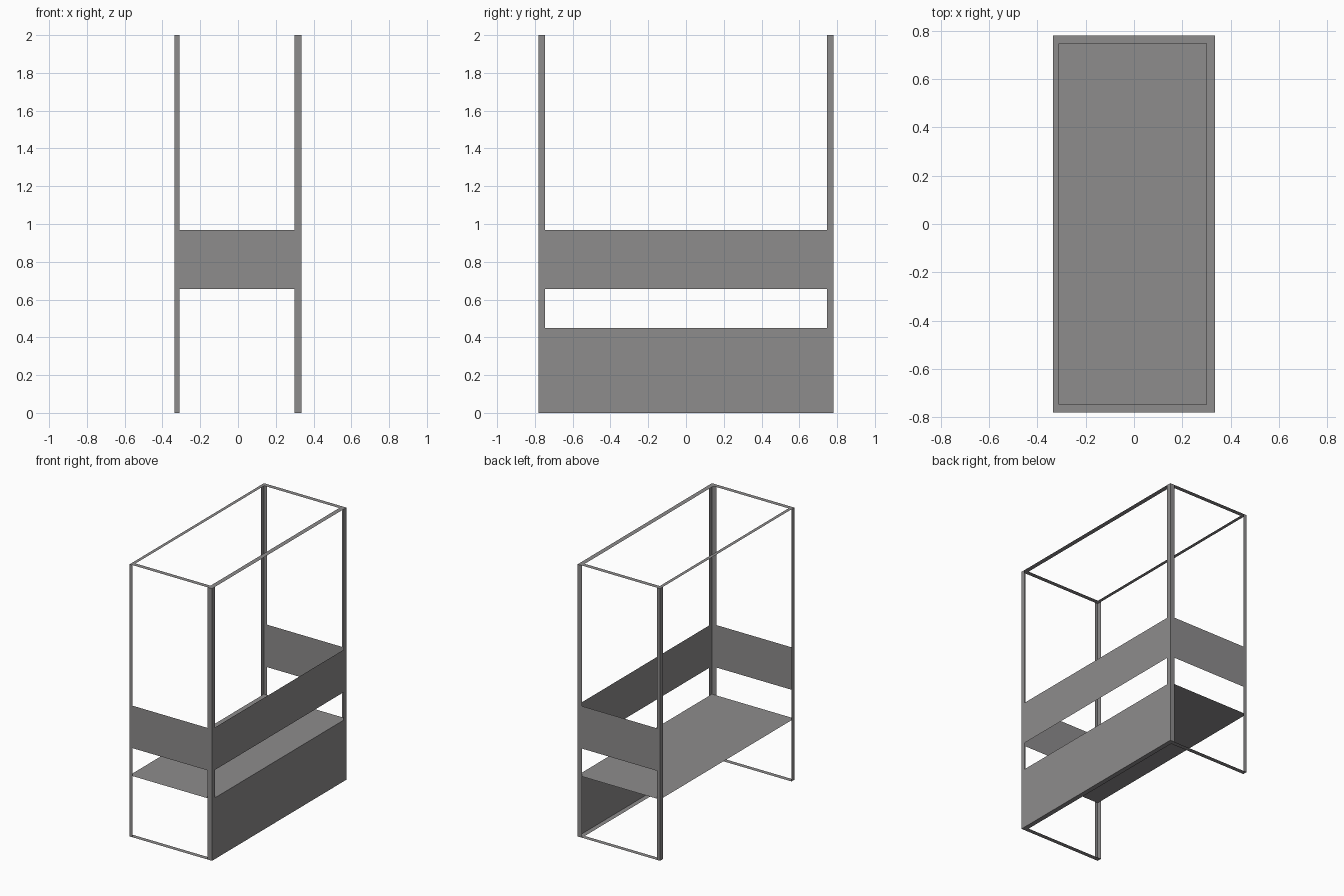
import bpy, bmesh

if "Cube" in bpy.data.objects:
    bpy.data.objects.remove(bpy.data.objects["Cube"])

# Overall extents, inner frame opening and key heights
X, Y, H = 0.335, 0.78, 2.0
XL, XR, YI = -0.31, 0.30, 0.747
SEAT, LOW, HIGH = 0.45, 0.655, 0.967

# Dark grey finish shared by all parts
finish = bpy.data.materials.new("dark_grey")
finish.diffuse_color = (0.27, 0.262, 0.264, 1)
finish.use_nodes = True
finish.node_tree.nodes["Principled BSDF"].inputs["Base Color"].default_value = finish.diffuse_color


def sheet(name, *rects):
    """Thin flat sheets; each rect is (x0, x1, y0, y1, z0, z1) with one flat axis."""
    bm = bmesh.new()
    for x0, x1, y0, y1, z0, z1 in rects:
        if x0 == x1:
            pts = [(x0, y0, z0), (x0, y1, z0), (x0, y1, z1), (x0, y0, z1)]
        elif y0 == y1:
            pts = [(x0, y0, z0), (x1, y0, z0), (x1, y0, z1), (x0, y0, z1)]
        else:
            pts = [(x0, y0, z0), (x1, y0, z0), (x1, y1, z0), (x0, y1, z0)]
        bm.faces.new([bm.verts.new(p) for p in pts])
    bmesh.ops.remove_doubles(bm, verts=bm.verts, dist=1e-5)
    me = bpy.data.meshes.new(name)
    bm.to_mesh(me)
    bm.free()
    me.materials.append(finish)
    ob = bpy.data.objects.new(name, me)
    bpy.context.collection.objects.link(ob)
    return ob


# L-section corner posts
for end, s in (("front", -1), ("back", 1)):
    ya, yb = sorted((s * YI, s * Y))
    for side, xo, xi in (("left", -X, XL), ("right", X, XR)):
        xa, xb = sorted((xo, xi))
        sheet(f"{end}_{side}_post",
              (xa, xb, s * Y, s * Y, 0, H),
              (xo, xo, ya, yb, 0, H))
    # End rails, top and bottom, and end guard panel
    sheet(f"{end}_top_rail", (-X, X, ya, yb, H, H))
    sheet(f"{end}_bottom_rail", (-X, X, ya, yb, 0, 0))
    sheet(f"{end}_guard_panel", (XL, XR, s * Y, s * Y, LOW, HIGH))

# Long rails (the left side is open at the floor)
sheet("left_top_rail", (-X, XL, -YI, YI, H, H))
sheet("right_top_rail", (XR, X, -YI, YI, H, H))
sheet("right_bottom_rail", (XR, X, -YI, YI, 0, 0))

# Right side panels and the seat
sheet("right_guard_panel", (X, X, -YI, YI, LOW, HIGH))
sheet("right_lower_panel", (X, X, -YI, YI, 0, SEAT))
sheet("seat", (-X, X, -Y, Y, SEAT, SEAT))
